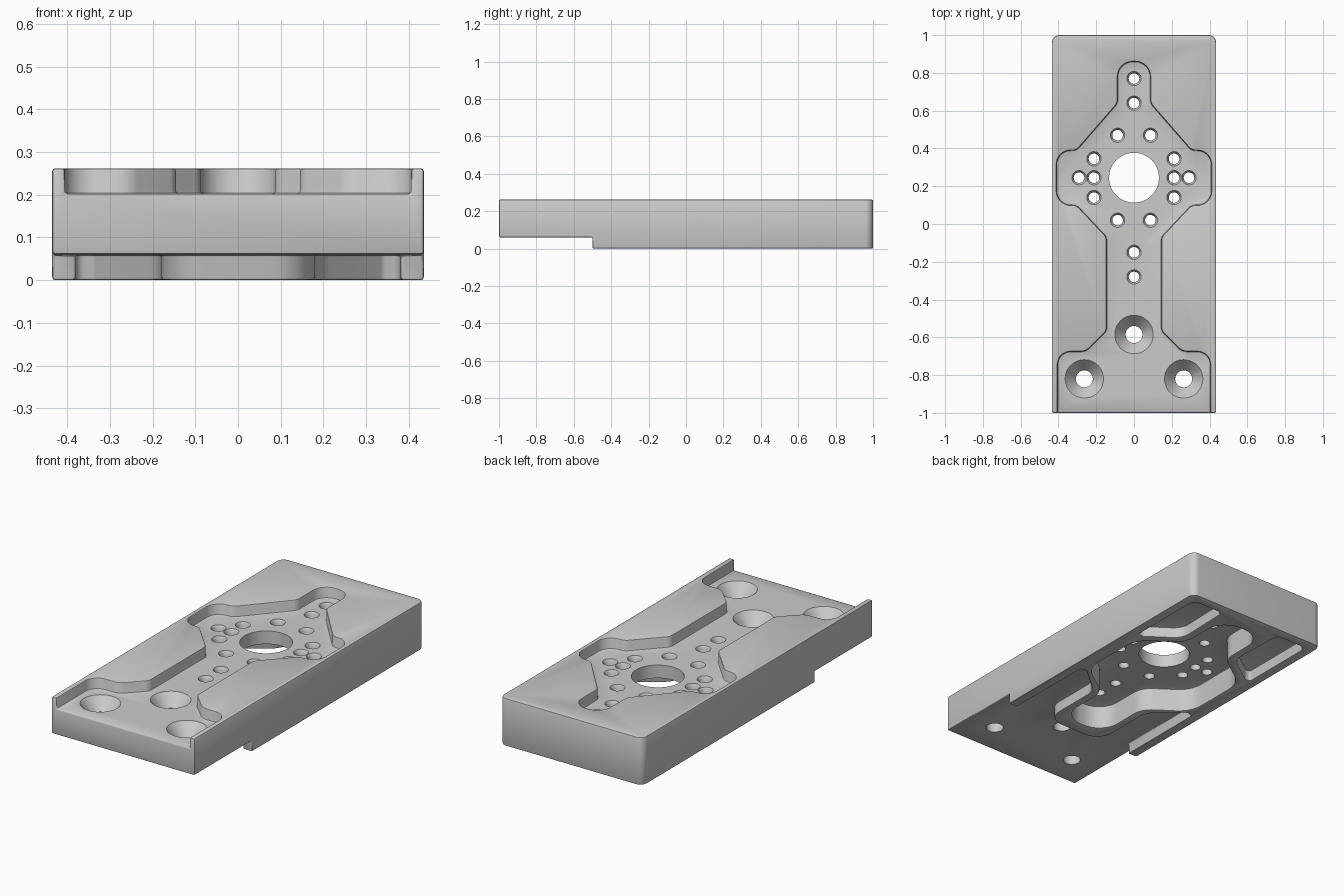
import bpy, bmesh, math
from mathutils import Vector

if "Cube" in bpy.data.objects:
    bpy.data.objects.remove(bpy.data.objects["Cube"])


def rounded(points, steps=8):
    """Replace each (x, y, radius) corner with an arc that fits its edges."""
    out, n = [], len(points)
    for i, (x, y, r) in enumerate(points):
        p = Vector((x, y))
        if r == 0:
            out.append(p)
            continue
        a = Vector(points[i - 1][:2]) - p
        b = Vector(points[(i + 1) % n][:2]) - p
        room = 0.98 * min(a.length, b.length)
        a.normalize()
        b.normalize()
        half = a.angle(b) / 2
        r = min(r, room * math.tan(half))
        c = p + (a + b).normalized() * (r / math.sin(half))
        s, e = p + a * (r / math.tan(half)) - c, p + b * (r / math.tan(half)) - c
        ang = s.angle(e)
        for k in range(steps + 1):
            t = k / steps
            out.append(c + (s * math.sin((1 - t) * ang) + e * math.sin(t * ang)) / math.sin(ang))
    return out


def mirrored(half):
    return half + [(-x, y, r) for x, y, r in reversed(half)]


def make(name, bm):
    me = bpy.data.meshes.new(name)
    bm.to_mesh(me)
    bm.free()
    ob = bpy.data.objects.new(name, me)
    bpy.context.scene.collection.objects.link(ob)
    return ob


def stack(bm, loops):
    """Closed solid through counter-clockwise vertex loops, bottom to top."""
    rings = [[bm.verts.new(co) for co in loop] for loop in loops]
    n = len(rings[0])
    for lo, hi in zip(rings, rings[1:]):
        for k in range(n):
            bm.faces.new((lo[k], lo[(k + 1) % n], hi[(k + 1) % n], hi[k]))
    bm.faces.new(rings[0][::-1])
    bm.faces.new(rings[-1])


def prism(name, points, z0, z1):
    pts = rounded(points)
    if sum(p.x * q.y - q.x * p.y for p, q in zip(pts, pts[1:] + pts[:1])) < 0:
        pts.reverse()
    bm = bmesh.new()
    stack(bm, [[(p.x, p.y, z) for p in pts] for z in (z0, z1)])
    return make(name, bm)


def lathe(bm, x, y, profile, n=32):
    stack(bm, [[(x + r * math.cos(math.tau * k / n), y + r * math.sin(math.tau * k / n), z)
                for k in range(n)] for r, z in profile])


def bake(ob):
    """Apply the modifiers; report False and keep the old mesh if the result is unsound."""
    bpy.context.view_layer.update()
    dg = bpy.context.evaluated_depsgraph_get()
    me = bpy.data.meshes.new_from_object(ob.evaluated_get(dg))
    ob.modifiers.clear()
    ys = [v.co.y for v in me.vertices]
    zs = [v.co.z for v in me.vertices]
    good = (len(me.polygons) > 0 and abs(max(ys) - min(ys) - 2) < .02
            and abs(max(zs) - min(zs) - .262) < .02
            and len(me.vertices) != len(ob.data.vertices))
    if good:
        ob.data = me
    return good


def cut(target, cutter):
    for solver in ('EXACT', 'MANIFOLD', 'FLOAT'):
        m = target.modifiers.new("cut", 'BOOLEAN')
        m.operation, m.solver, m.object = 'DIFFERENCE', solver, cutter
        if bake(target):
            break
    bpy.data.objects.remove(cutter)


# Main slab, rounded at the back corners
plate = prism("mounting_plate", mirrored([(.435, -1, 0), (.435, 1, .04)]), 0, .262)

# Recessed channel in the top
top = [(.405, -1.1, 0), (.405, -.675, .07), (.255, -.675, .07), (.145, -.565, .05), (.145, -.07, .05),
       (.305, .10, .05), (.41, .10, .075), (.41, .39, .075), (.305, .39, .05),
       (.087, .64, .06), (.087, .86, .08)]
cut(plate, prism("top_channel_cutter", mirrored(top), .202, .4))

# Hollow in the underside
under = [(.135, -.42, .12), (.135, -.10, .12), (.35, .05, .15), (.35, .43, .15),
         (.135, .58, .12), (.135, .88, .12)]
cut(plate, prism("underside_hollow_cutter", mirrored(under), -.1, .13))

# Front step with relief pockets reaching back either side of the hollow
front = [(.6, -1.2, 0), (.6, -.5, 0), (.38, -.5, 0), (.38, .02, .02), (.34, .02, .02),
         (.18, -.12, .1), (.18, -.495, .1)]
cut(plate, prism("front_step_cutter", mirrored(front), -.1, .06))

# Closed relief pockets at the back
back = [(.38, .94, .04), (.19, .94, .03), (.18, .61, .1), (.35, .49, .02), (.38, .49, .012)]
for side, s in (("right", 1), ("left", -1)):
    cut(plate, prism(f"back_{side}_relief_cutter", [(x * s, y, r) for x, y, r in back], -.1, .06))

# Softened edges before drilling
bev = plate.modifiers.new("soft_edges", 'BEVEL')
bev.width, bev.segments, bev.use_clamp_overlap = .007, 2, False
bev.limit_method, bev.angle_limit = 'ANGLE', math.radians(50)
bake(plate)

# Bore, screw holes and countersinks
bm = bmesh.new()
lathe(bm, 0, .245, [(.132, -.1), (.132, .4)], 64)
for x, y in [(0, .77), (0, .64), (0, -.15), (0, -.28)] + [
        (s * x, y) for s in (1, -1) for x, y in
        [(.087, .47), (.087, .02), (.212, .345), (.212, .14), (.212, .245), (.291, .245)]]:
    lathe(bm, x, y, [(.028, -.1), (.028, .187), (.0385, .2025), (.0385, .23)])
for x, y in [(0, -.585), (.263, -.82), (-.263, -.82)]:
    lathe(bm, x, y, [(.045, -.1), (.045, .135), (.102, .2025), (.102, .23)], 48)
cut(plate, make("hole_cutter", bm))

# Smooth shading with sharp edges kept
bpy.context.view_layer.objects.active = plate
plate.select_set(True)
bpy.ops.object.shade_smooth_by_angle(angle=math.radians(35))
